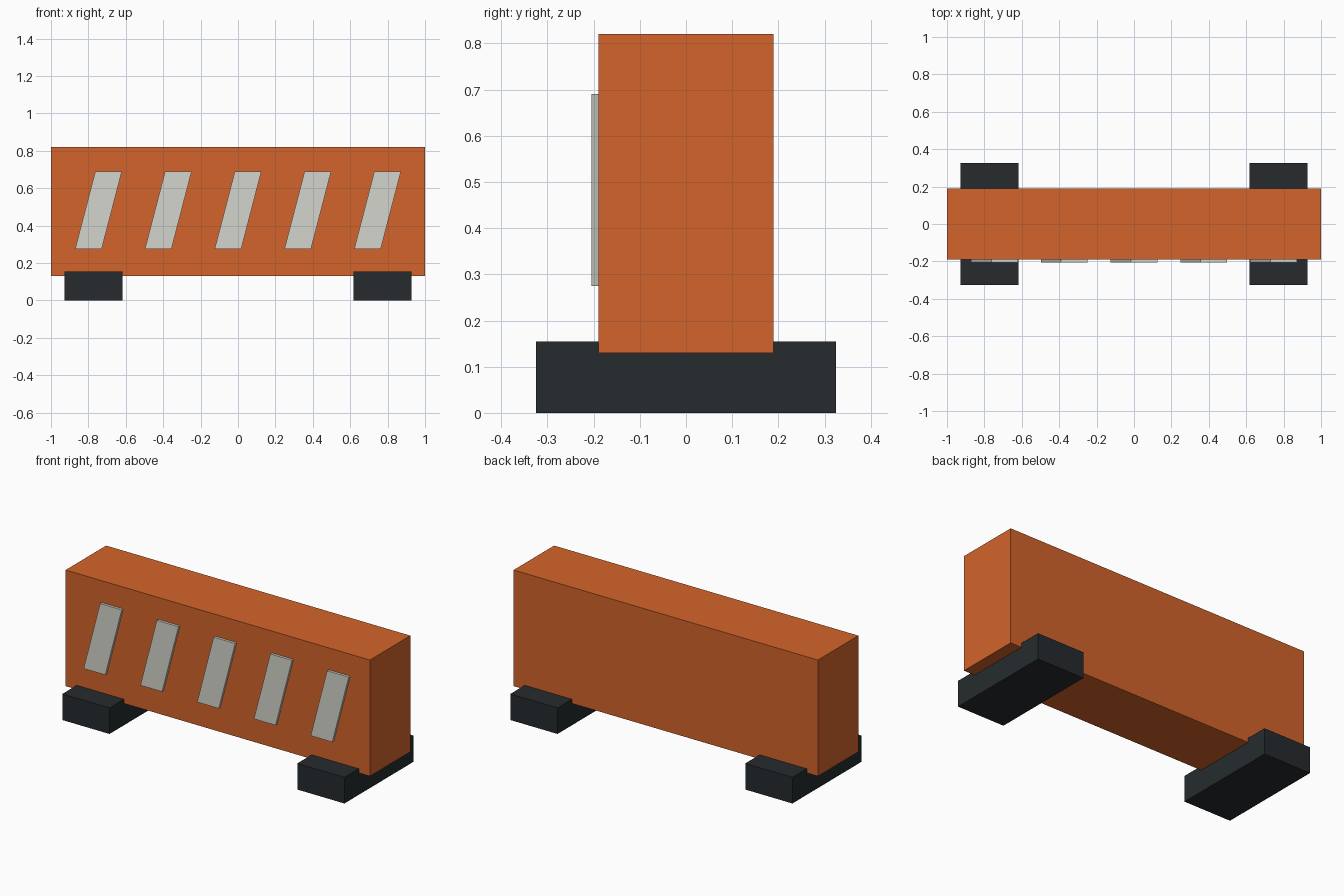
import bpy, bmesh

if "Cube" in bpy.data.objects:
    bpy.data.objects.remove(bpy.data.objects["Cube"])


def material(name, color):
    m = bpy.data.materials.new(name)
    m.diffuse_color = (*color, 1)
    m.use_nodes = True
    m.node_tree.nodes["Principled BSDF"].inputs["Base Color"].default_value = m.diffuse_color
    return m


def prism(name, profile, y0, y1, mat):
    """Extrude an x-z profile from y0 to y1."""
    bm = bmesh.new()
    face = bm.faces.new([bm.verts.new((x, y0, z)) for x, z in profile])
    new = bmesh.ops.extrude_face_region(bm, geom=[face])["geom"]
    bmesh.ops.translate(bm, vec=(0, y1 - y0, 0),
                        verts=[v for v in new if isinstance(v, bmesh.types.BMVert)])
    bmesh.ops.recalc_face_normals(bm, faces=bm.faces)
    mesh = bpy.data.meshes.new(name)
    bm.to_mesh(mesh)
    bm.free()
    mesh.materials.append(mat)
    obj = bpy.data.objects.new(name, mesh)
    bpy.context.collection.objects.link(obj)
    return obj


def rect(x0, x1, z0, z1):
    return [(x0, z0), (x1, z0), (x1, z1), (x0, z1)]


orange = material("orange", (0.65, 0.127, 0.024))
dark = material("dark_rubber", (0.019, 0.024, 0.028))
pale = material("pale_stripe", (0.665, 0.665, 0.61))

# Barrier body
prism("barrier_body", rect(-1, 1, 0.13, 0.82), -0.19, 0.19, orange)

# Cross feet under each end
for side, cx in (("left", -0.772), ("right", 0.772)):
    prism(f"{side}_foot", rect(cx - 0.155, cx + 0.155, 0, 0.155), -0.325, 0.325, dark)

# Slanted warning stripes on the front
half, lean = 0.071, 0.054
for i in range(5):
    cx = (i - 2) * 0.373
    prism(f"stripe_{i + 1}",
          [(cx - lean - half, 0.275), (cx - lean + half, 0.275),
           (cx + lean + half, 0.69), (cx + lean - half, 0.69)],
          -0.205, -0.185, pale)
